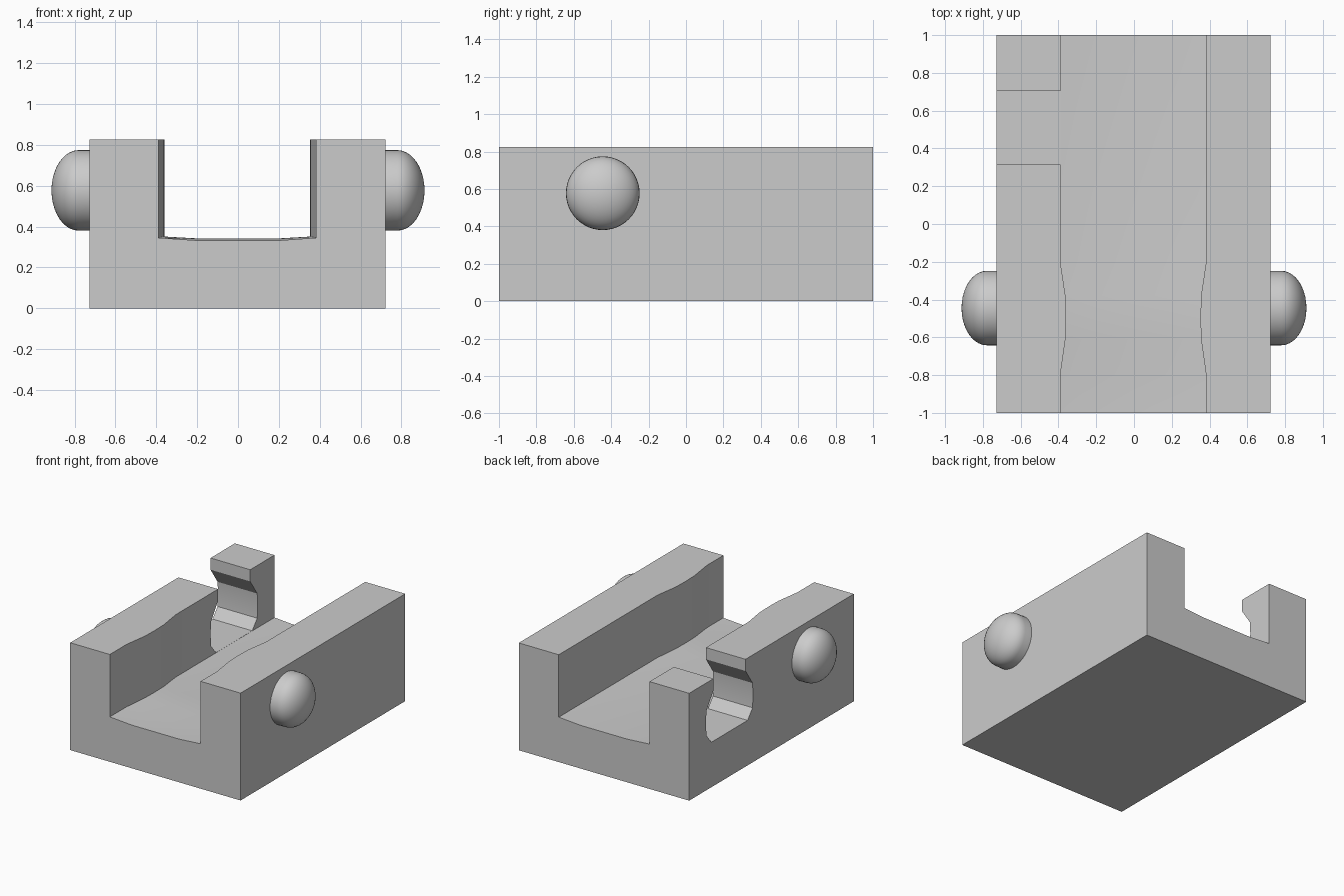
import bpy
import bmesh
import math

default = bpy.data.objects.get("Cube")
if default:
    bpy.data.objects.remove(default, do_unlink=True)

grey = bpy.data.materials.new("plain grey")
grey.use_nodes = True
colour = (0.6, 0.6, 0.6, 1)
grey.diffuse_color = colour
grey.node_tree.nodes["Principled BSDF"].inputs["Base Color"].default_value = colour


def make_object(name, bm):
    bmesh.ops.recalc_face_normals(bm, faces=bm.faces)
    mesh = bpy.data.meshes.new(name)
    bm.to_mesh(mesh)
    bm.free()
    mesh.materials.append(grey)
    obj = bpy.data.objects.new(name, mesh)
    bpy.context.collection.objects.link(obj)
    return obj


def loft(name, sections):
    """Join equal closed outlines into a capped solid."""
    bm = bmesh.new()
    rings = [[bm.verts.new(p) for p in s] for s in sections]
    for a, b in zip(rings, rings[1:]):
        for i in range(len(a)):
            j = (i + 1) % len(a)
            bm.faces.new((a[i], a[j], b[j], b[i]))
    bm.faces.new(rings[0])
    bm.faces.new(rings[-1])
    return make_object(name, bm)


def smooth(obj, angle):
    bpy.ops.object.select_all(action='DESELECT')
    obj.select_set(True)
    bpy.context.view_layer.objects.active = obj
    bpy.ops.object.shade_smooth_by_angle(angle=math.radians(angle))


# Solid block
X0, X1, TOP = -0.727, 0.722, 0.825
block = loft("block", [[(X0, y, 0), (X1, y, 0), (X1, y, TOP), (X0, y, TOP)]
                       for y in (-1, 1)])

# Channel: the walls and the floor swell gently near the front
swell = [(-1.1, 0), (-0.8, 0), (-0.61, 0.9), (-0.5, 1), (-0.38, 0.9),
         (-0.2, 0), (1.1, 0)]
sections = []
for y, s in swell:
    left, right = -0.39 + 0.03 * s, 0.382 - 0.03 * s
    edge, mid = 0.345 + 0.006 * s, 0.332 + 0.01 * s
    sections.append([(left, y, 1), (left, y, edge), (-0.2, y, mid),
                     (0.2, y, mid), (right, y, edge), (right, y, 1)])
channel_cutter = loft("channel_cutter", sections)

# Rounded notch with a narrow neck, through one side wall
half = [(0.22, 0.346), (0.28, 0.42), (0.286, 0.515), (0.28, 0.61),
        (0.195, 0.735), (0.195, 1)]
outline = [(0.51 + w, z) for w, z in half]
outline += [(0.51 - w, z) for w, z in reversed(half)]
notch_cutter = loft("notch_cutter", [[(x, y, z) for y, z in outline]
                                     for x in (-0.9, -0.38)])

# Cut the block, apply the cuts, then drop the cutters
for cutter in (channel_cutter, notch_cutter):
    cutter.hide_render = True
    mod = block.modifiers.new(cutter.name, 'BOOLEAN')
    mod.operation = 'DIFFERENCE'
    mod.solver = 'EXACT'
    mod.object = cutter
    bpy.context.view_layer.objects.active = block
    bpy.ops.object.modifier_apply(modifier=mod.name)
    bpy.data.objects.remove(cutter, do_unlink=True)
smooth(block, 25)

# Domed knobs on both sides: a short collar with a flattened dome
RADIUS, DOME, STEPS = 0.197, 0.133, 10
for name, side in (("left_knob", 1), ("right_knob", -1)):
    bm = bmesh.new()
    centre = (0, -0.445, 0.577)
    profile = [(0.7, RADIUS)]
    for i in range(STEPS + 1):
        a = math.pi / 2 * i / STEPS
        profile.append((0.78 + DOME * math.sin(a), RADIUS * math.cos(a)))
    verts = [bm.verts.new((side * x, centre[1], centre[2] + r))
             for x, r in profile]
    edges = [bm.edges.new(pair) for pair in zip(verts, verts[1:])]
    bmesh.ops.spin(bm, geom=verts + edges, cent=centre, axis=(1, 0, 0),
                   angle=2 * math.pi, steps=48, use_duplicate=False)
    bmesh.ops.remove_doubles(bm, verts=bm.verts, dist=0.0005)
    bmesh.ops.holes_fill(bm, edges=bm.edges, sides=0)
    smooth(make_object(name, bm), 40)
